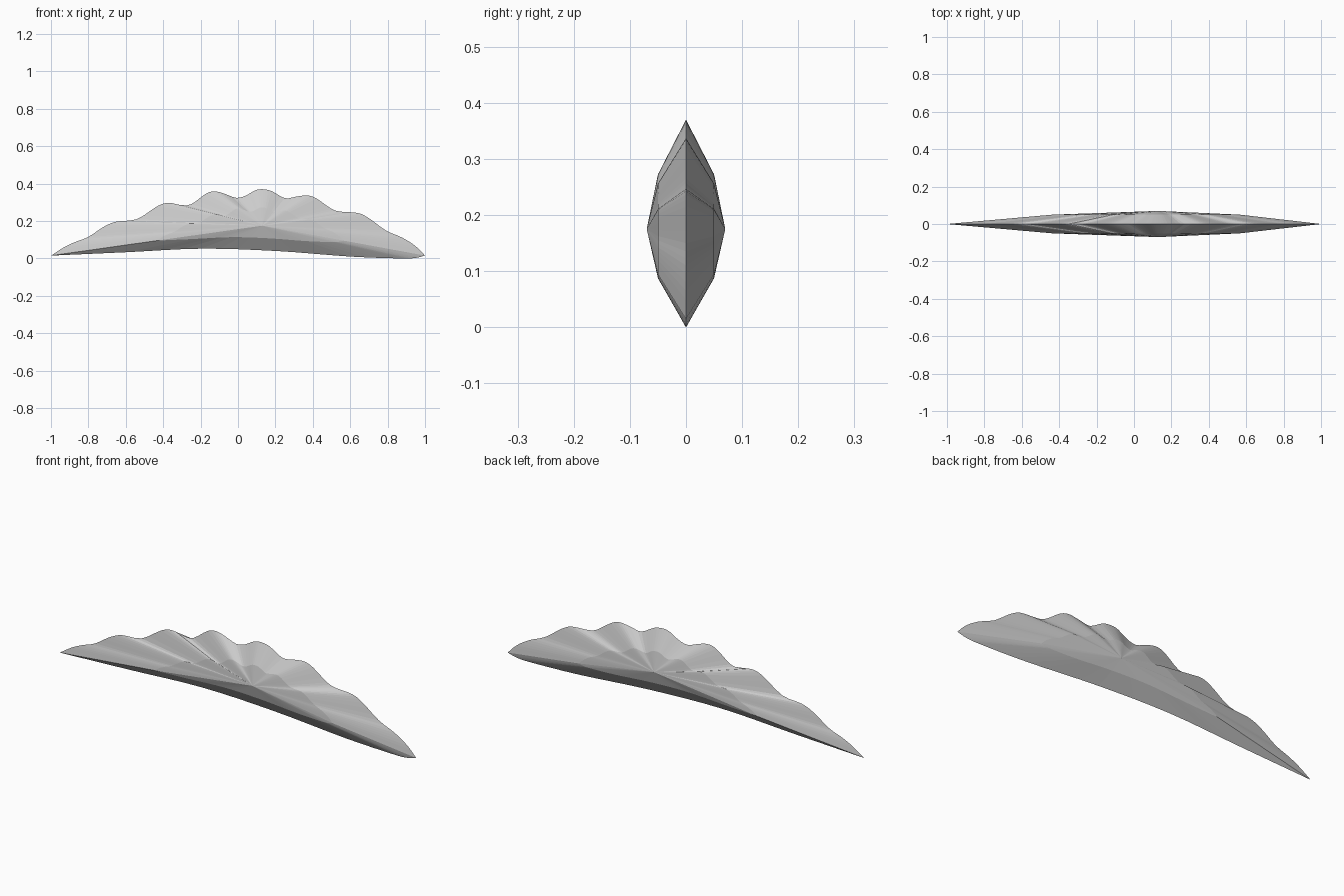
import bpy
import bmesh
from mathutils import Vector

# Remove the default object
default_cube = bpy.data.objects.get("Cube")
if default_cube:
    bpy.data.objects.remove(default_cube, do_unlink=True)


def smooth_path(points, steps):
    """Catmull-Rom path through the control points."""
    pts = [Vector(p) for p in points]
    pts = [pts[0] * 2 - pts[1]] + pts + [pts[-1] * 2 - pts[-2]]
    path = []
    for a, b, c, d in zip(pts, pts[1:], pts[2:], pts[3:]):
        for i in range(steps):
            t = i / steps
            path.append(0.5 * (2 * b + (c - a) * t
                               + (2 * a - 5 * b + 4 * c - d) * t ** 2
                               + (3 * b - a - 3 * c + d) * t ** 3))
    return path


def make_material(name, colour):
    mat = bpy.data.materials.new(name)
    mat.use_nodes = True
    mat.diffuse_color = colour
    shader = mat.node_tree.nodes["Principled BSDF"]
    shader.inputs["Base Color"].default_value = colour
    return mat


# Scalloped upper edge, from the right tip to the left tip (x, z)
crest = [(-1, .015), (-.93, .06), (-.87, .088), (-.8, .115), (-.72, .168),
         (-.65, .197), (-.54, .21), (-.43, .28), (-.37, .297), (-.31, .286),
         (-.25, .29), (-.17, .347), (-.12, .358), (-.07, .345), (-.01, .324),
         (.04, .335), (.09, .363), (.13, .37), (.18, .36), (.25, .322),
         (.31, .33), (.37, .337), (.42, .32), (.5, .265), (.55, .25),
         (.64, .243), (.7, .215), (.79, .15), (.88, .11), (.95, .065),
         (1, .015)]

# Gently arched lower edge, back to the right tip
belly = [(1, .015), (.95, .003), (.87, 0), (.6, .01), (.2, .04),
         (-.2, .052), (-.6, .033), (-1, .015)]

outline = smooth_path(crest, 3) + smooth_path(belly, 4)
apex = Vector((0.13, 0.175))
RING_SCALE, RING_DEPTH, APEX_DEPTH = 0.5, 0.05, 0.07

# Faceted lens: sharp rim, half-size ring and apex on both sides
bm = bmesh.new()
rim = [bm.verts.new((p.x, 0, p.y)) for p in outline]
count = len(rim)
for side in (-1, 1):
    ring = []
    for p in outline:
        q = apex.lerp(p, RING_SCALE)
        ring.append(bm.verts.new((q.x, side * RING_DEPTH, q.y)))
    tip = bm.verts.new((apex.x, side * APEX_DEPTH, apex.y))
    for i in range(count):
        j = (i + 1) % count
        bm.faces.new((rim[i], rim[j], ring[j], ring[i]))
        bm.faces.new((ring[i], ring[j], tip))
bmesh.ops.recalc_face_normals(bm, faces=bm.faces)

mesh = bpy.data.meshes.new("scalloped_blade")
bm.to_mesh(mesh)
bm.free()
mesh.materials.append(make_material("light grey", (0.6, 0.6, 0.6, 1)))
blade = bpy.data.objects.new("scalloped_blade", mesh)
bpy.context.collection.objects.link(blade)
